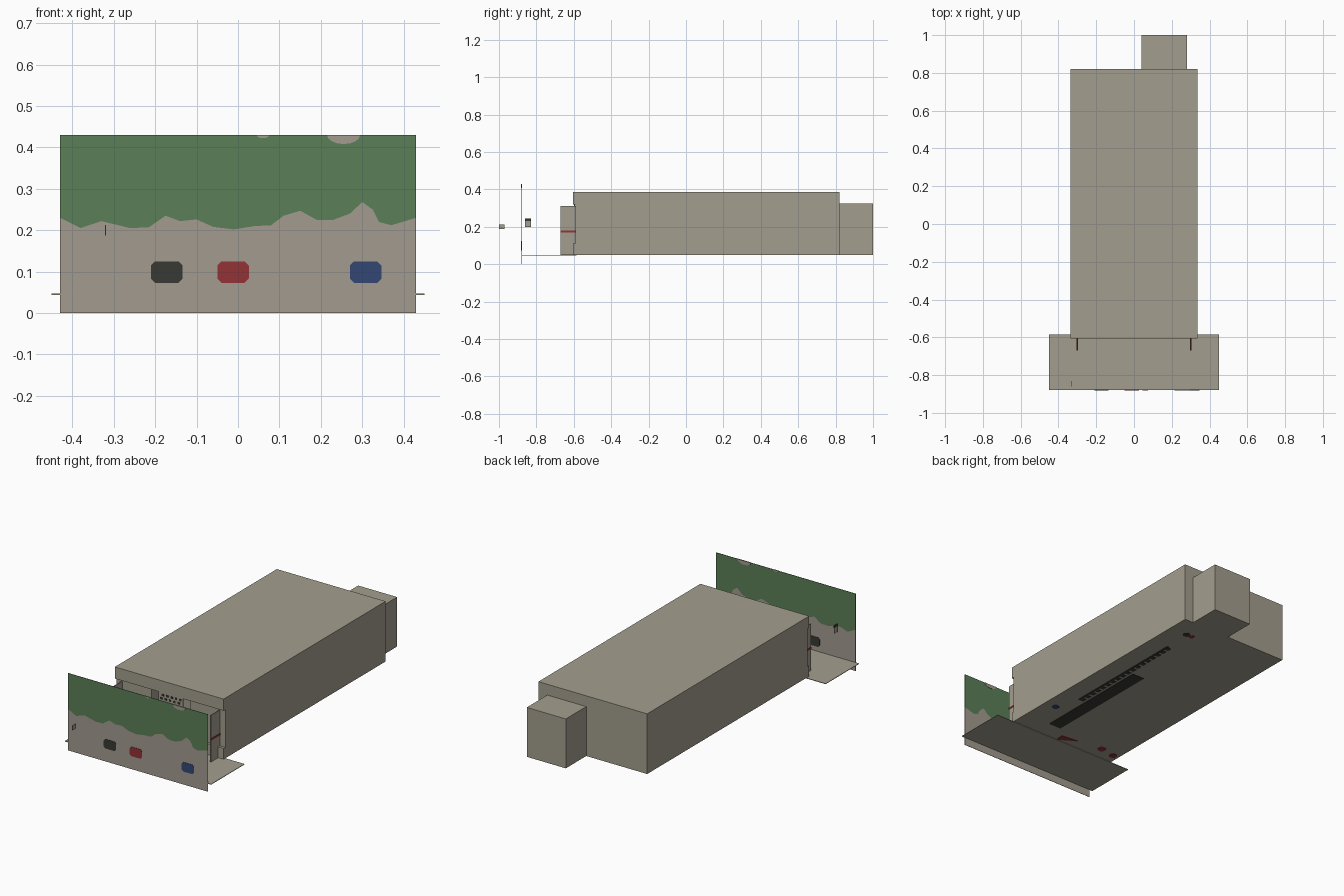
import bpy, bmesh, math
from mathutils import Vector

cube = bpy.data.objects.get("Cube")
if cube:
    bpy.data.objects.remove(cube)


def material(name, r, g, b):
    lin = [(c / 255 / 12.92) if c < 10 else ((c / 255 + 0.055) / 1.055) ** 2.4 for c in (r, g, b)]
    m = bpy.data.materials.new(name)
    m.use_nodes = True
    m.diffuse_color = (*lin, 1)
    shader = next(n for n in m.node_tree.nodes if n.type == 'BSDF_PRINCIPLED')
    shader.inputs["Base Color"].default_value = (*lin, 1)
    shader.inputs["Roughness"].default_value = 0.9
    return m


TAUPE = material("taupe", 163, 158, 142)
PAPER = material("warm_grey", 162, 155, 143)
GREEN = material("leaf_green", 91, 128, 88)
BLACK = material("charcoal", 56, 56, 51)
RED = material("red", 146, 50, 54)
BLUE = material("blue", 52, 70, 116)


def prism(name, outline, axis, low, high, mat):
    """Extrude a 2D outline along an axis; the outline lies in the other two axes."""
    u, v = [i for i in range(3) if i != axis]
    bm = bmesh.new()
    verts = []
    for p in outline:
        co = [0, 0, 0]
        co[axis], co[u], co[v] = low, p[0], p[1]
        verts.append(bm.verts.new(co))
    face = bm.faces.new(verts)
    new = bmesh.ops.extrude_face_region(bm, geom=[face])["geom"]
    shift = Vector((0, 0, 0))
    shift[axis] = high - low
    bmesh.ops.translate(bm, verts=[g for g in new if isinstance(g, bmesh.types.BMVert)], vec=shift)
    bmesh.ops.recalc_face_normals(bm, faces=bm.faces)
    mesh = bpy.data.meshes.new(name)
    bm.to_mesh(mesh)
    bm.free()
    mesh.materials.append(mat)
    obj = bpy.data.objects.new(name, mesh)
    bpy.context.collection.objects.link(obj)
    return obj


def rect(a, b, c, d):
    return [(a, c), (b, c), (b, d), (a, d)]


def box(name, x, y, z, mat=TAUPE):
    return prism(name, rect(*x, *y), 2, *z, mat)


def chamfered(cx, cy, w, h, cut):
    pts = []
    for sx, sy in ((1, 1), (-1, 1), (-1, -1), (1, -1)):
        corner = [(cx + sx * w, cy + sy * (h - cut)), (cx + sx * (w - cut), cy + sy * h)]
        pts += corner if sx * sy > 0 else corner[::-1]
    return pts


# Hall shell
W, FRONT, BACK, LOW, TOP = 0.335, -0.59, 0.82, 0.05, 0.385
T = 0.01
box("hall_roof", (-W, W), (FRONT, BACK), (TOP - T, TOP))
box("hall_floor", (-W, W), (FRONT, BACK), (LOW, LOW + T))
box("hall_back_wall", (-W, W), (BACK - T, BACK), (LOW + T, TOP - T))
for side, s in (("right", -1), ("left", 1)):
    box(side + "_wall", sorted((s * (W - T), s * W)), (FRONT, BACK - T), (LOW + T, TOP - T))
    box(side + "_front_panel", sorted((s * 0.12, s * (W - T))), (FRONT, FRONT + T), (LOW + T, TOP - T))
    box(side + "_door_jamb", sorted((s * 0.12, s * 0.13)), (FRONT + T, -0.45), (LOW + T, TOP - T))
    # Entrance side screens with a stripe
    box(side + "_entrance_screen", (s * 0.3 - 0.002, s * 0.3 + 0.002), (-0.67, FRONT), (LOW, 0.31))
    box(side + "_screen_stripe", (s * 0.3 - 0.004, s * 0.3 + 0.004), (-0.67, FRONT), (0.17, 0.18), RED)
box("entrance_back_wall", (-0.13, 0.13), (-0.45, -0.44), (LOW + T, TOP - T))
box("front_header", (-W, W), (-0.605, FRONT), (0.32, TOP))
box("front_sill", (-W, W), (-0.605, FRONT), (LOW, 0.11))

# Hanging board in the entrance
box("hanging_board", (-0.07, 0.08), (-0.6, -0.594), (0.27, 0.32))
for row in range(2):
    for i in range(5):
        x = -0.058 + i * 0.027 + row * 0.01
        z = 0.28 + row * 0.02
        box("board_tile", (x, x + 0.013), (-0.603, -0.6), (z, z + 0.01), BLACK)

# Rear annex and front platform
box("rear_annex", (0.04, 0.28), (BACK, 1.0), (LOW, 0.325))
box("front_platform", (-0.45, 0.45), (-0.88, -0.585), (0.044, 0.047))

# Painted front screen: lower ground and upper foliage share a wavy edge
PY = -0.879
wave = [(-.43, .23), (-.38, .205), (-.33, .222), (-.26, .205), (-.215, .207), (-.175, .235),
        (-.14, .222), (-.1, .226), (-.06, .208), (-.01, .202), (.04, .21), (.08, .212),
        (.11, .235), (.15, .247), (.19, .225), (.23, .225), (.27, .24), (.3, .268),
        (.325, .25), (.34, .22), (.37, .212), (.43, .23)]
prism("screen_ground", [(-.43, 0), (.43, 0)] + wave[::-1], 1, PY - 0.001, PY + 0.001, PAPER)
prism("screen_foliage", wave + [(.43, .43), (-.43, .43)], 1, PY - 0.001, PY + 0.001, GREEN)
for label, x, mat in (("black", -0.172, BLACK), ("red", -0.012, RED), ("blue", 0.308, BLUE)):
    prism(label + "_screen_spot", chamfered(x, 0.099, 0.038, 0.026, 0.01), 1, PY - 0.003, PY + 0.003, mat)
for x, w, h in ((0.255, 0.04, 0.022), (0.06, 0.015, 0.008)):
    arc = [(x + w * math.cos(a), 0.43 - h * math.sin(a)) for a in [math.pi * i / 8 for i in range(9)]]
    prism("foliage_gap", arc, 1, PY - 0.003, PY + 0.003, PAPER)

# Small side-facing signs either side of the screen
box("outer_sign", (-0.321, -0.319), (-1.0, -0.97), (0.187, 0.213))
box("inner_sign", (-0.331, -0.329), (-0.86, -0.83), (0.2, 0.245))
box("inner_sign_band", (-0.332, -0.328), (-0.86, -0.83), (0.232, 0.245), BLACK)

# Floor markings on the underside
U = (LOW - 0.002, LOW + 0.001)
box("floor_bar", (0.1, 0.176), (-0.487, 0.2), U, BLACK)
box("floor_rail", (0.212, 0.224), (-0.19, 0.54), U, BLACK)
for i in range(18):
    y = -0.19 + i * 0.041
    box("rail_tooth", (0.19, 0.212), (y, y + 0.025), U, BLACK)
prism("red_floor_wedge", [(.04, -.59), (.044, -.54), (-.06, -.53)], 2, *U, RED)
for name, x, y, r, mat in (("blue_floor_spot", .264, -.33, .018, BLUE),
                           ("red_floor_spot", -.21, -.515, .02, RED),
                           ("red_floor_spot", -.3, -.53, .02, RED),
                           ("black_floor_spot", .225, .7, .018, BLACK),
                           ("red_floor_spot", .19, .7, .014, RED)):
    prism(name, chamfered(x, y, r, r, r * 0.5), 2, *U, mat)
